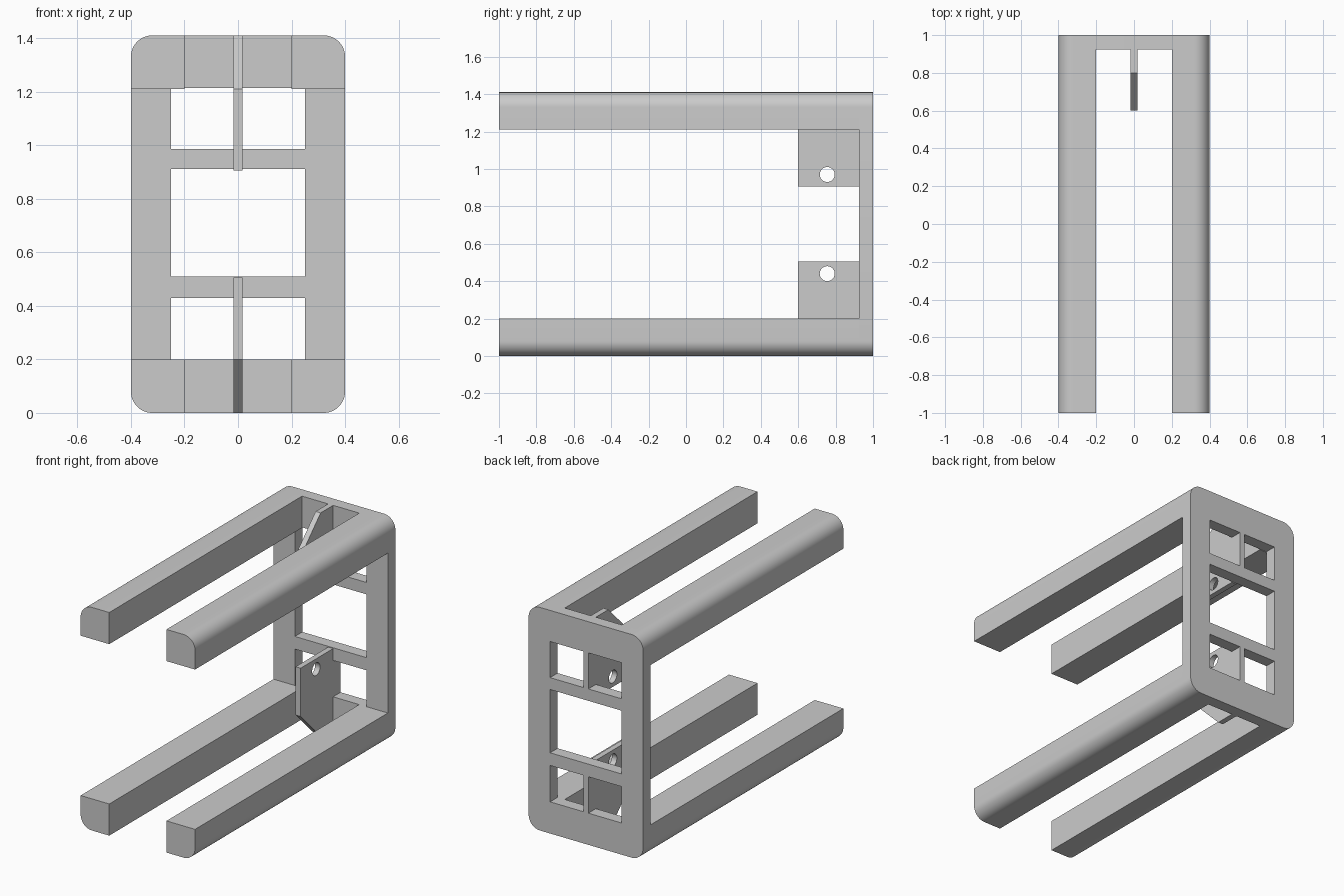
import bpy, bmesh, math
from mathutils import Matrix

cube = bpy.data.objects.get("Cube")
if cube:
    bpy.data.objects.remove(cube)

HALF_W, HEIGHT, RADIUS = 0.4, 1.41, 0.08
MID = HEIGHT / 2
BACK, INNER, FRONT = 1.0, 0.925, -1.0
RAIL = 0.2      # rail width and height
FIN = 0.0175    # half thickness of the fins

gray = bpy.data.materials.new("plain gray")
gray.use_nodes = True
color = (0.6, 0.6, 0.6, 1)
gray.diffuse_color = color
gray.node_tree.nodes["Principled BSDF"].inputs["Base Color"].default_value = color

# Axes for profiles drawn in the x-z plane and in the y-z plane
XZ = Matrix(((1, 0, 0, 0), (0, 0, -1, 0), (0, 1, 0, 0), (0, 0, 0, 1)))
YZ = Matrix(((0, 0, 1, 0), (1, 0, 0, 0), (0, 1, 0, 0), (0, 0, 0, 1)))


def arc(u, v, r, start, end, steps):
    angles = [math.radians(start + (end - start) * i / steps) for i in range(steps + 1)]
    return [(u + r * math.cos(a), v + r * math.sin(a)) for a in angles]


def rect(u0, u1, v0, v1):
    return [(u0, v0), (u1, v0), (u1, v1), (u0, v1)]


def extrude(name, outlines, axes, low, high):
    """Fill closed outlines (the inner ones are holes) and extrude them."""
    curve = bpy.data.curves.new(name, "CURVE")
    curve.dimensions = "2D"
    curve.fill_mode = "BOTH"
    curve.extrude = (high - low) / 2
    for points in outlines:
        spline = curve.splines.new("POLY")
        spline.points.add(len(points) - 1)
        for point, (u, v) in zip(spline.points, points):
            point.co = (u, v, 0, 1)
        spline.use_cyclic_u = True
    helper = bpy.data.objects.new(name + "_profile", curve)
    bpy.context.collection.objects.link(helper)
    bpy.context.view_layer.update()
    mesh = bpy.data.meshes.new_from_object(
        helper.evaluated_get(bpy.context.evaluated_depsgraph_get()))
    bpy.data.objects.remove(helper)
    bpy.data.curves.remove(curve)

    bm = bmesh.new()
    bm.from_mesh(mesh)
    bmesh.ops.transform(bm, verts=bm.verts,
                        matrix=axes @ Matrix.Translation((0, 0, (low + high) / 2)))
    bmesh.ops.remove_doubles(bm, verts=bm.verts, dist=0.0001)
    bmesh.ops.dissolve_limit(bm, angle_limit=0.01, verts=bm.verts, edges=bm.edges)
    bmesh.ops.recalc_face_normals(bm, faces=bm.faces)
    bm.to_mesh(mesh)
    bm.free()
    mesh.name = name
    mesh.materials.clear()
    mesh.materials.append(gray)
    obj = bpy.data.objects.new(name, mesh)
    bpy.context.collection.objects.link(obj)
    bpy.ops.object.select_all(action="DESELECT")
    obj.select_set(True)
    bpy.context.view_layer.objects.active = obj
    bpy.ops.object.shade_smooth_by_angle(angle=math.radians(30))
    return obj


# Back frame: rounded plate with one large window and four small ones
cx, top = HALF_W - RADIUS, HEIGHT - RADIUS
border = (arc(cx, top, RADIUS, 0, 90, 12) + arc(-cx, top, RADIUS, 90, 180, 12)
          + arc(-cx, RADIUS, RADIUS, 180, 270, 12) + arc(cx, RADIUS, RADIUS, 270, 360, 12))
windows = [rect(-0.25, 0.25, 0.51, 0.91)]
for x0, x1 in ((-0.25, -FIN), (FIN, 0.25)):
    windows += [rect(x0, x1, 0.2, 0.43), rect(x0, x1, 0.985, 1.213)]
extrude("back_frame", [border] + windows, XZ, -BACK, -INNER)

# Four rails, rounded on the outer corner
corner = [(RAIL, 0)] + arc(cx, RADIUS, RADIUS, -90, 0, 12) + [(HALF_W, RAIL), (RAIL, RAIL)]
for level in ("lower", "upper"):
    for side, sign in (("left", 1), ("right", -1)):
        outline = [(sign * x, z if level == "lower" else HEIGHT - z) for x, z in corner]
        extrude(f"{level}_{side}_rail", [outline], XZ, -INNER, -FRONT)

# Two chamfered fins, each with a round hole
fin = [(INNER, 0), (0.8, 0), (0.6, 0.2), (0.6, 0.505), (INNER, 0.505)]
hole = arc(0.755, 0.44, 0.04, 0, 350, 35)
for level in ("lower", "upper"):
    outlines = [[(y, z if level == "lower" else HEIGHT - z) for y, z in loop]
                for loop in (fin, hole)]
    extrude(f"{level}_fin", outlines, YZ, -FIN, FIN)
